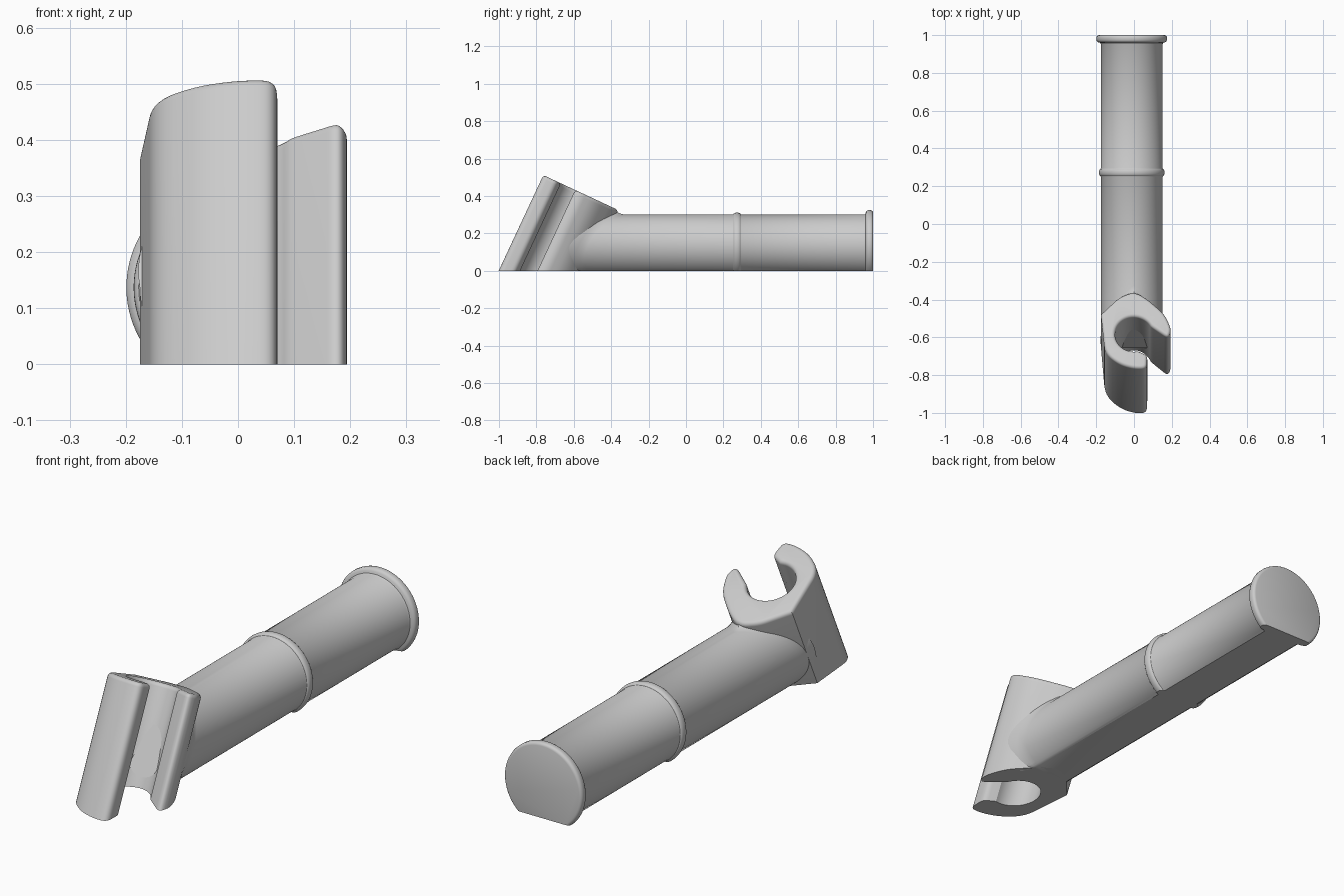
import bpy, bmesh, math
from mathutils import Vector

if "Cube" in bpy.data.objects:
    bpy.data.objects.remove(bpy.data.objects["Cube"])

grey = bpy.data.materials.new("light_grey")
grey.diffuse_color = (0.6, 0.6, 0.6, 1)
grey.use_nodes = True
grey.node_tree.nodes["Principled BSDF"].inputs["Base Color"].default_value = grey.diffuse_color

TILT = math.radians(25)
C, S = math.cos(TILT), math.sin(TILT)


def loft(name, rings):
    """Skin a list of equal closed rings and cap both ends."""
    bm = bmesh.new()
    vs = [[bm.verts.new(p) for p in ring] for ring in rings]
    n = len(vs[0])
    for a, b in zip(vs, vs[1:]):
        for i in range(n):
            j = (i + 1) % n
            bm.faces.new((a[i], a[j], b[j], b[i]))
    bm.faces.new(vs[0][::-1])
    bm.faces.new(vs[-1])
    bmesh.ops.recalc_face_normals(bm, faces=bm.faces)
    me = bpy.data.meshes.new(name)
    bm.to_mesh(me)
    bm.free()
    me.materials.append(grey)
    ob = bpy.data.objects.new(name, me)
    bpy.context.collection.objects.link(ob)
    bpy.ops.object.select_all(action='DESELECT')
    ob.select_set(True)
    bpy.context.view_layer.objects.active = ob
    bpy.ops.object.shade_smooth_by_angle(angle=math.radians(32))
    return ob


def rounded(corners, steps=6):
    """Round each (x, v, setback) corner of a closed outline."""
    out = []
    for i, (x, v, r) in enumerate(corners):
        p = Vector((x, v))
        if r == 0:
            out.append(p)
            continue
        a = Vector(corners[i - 1][:2]) - p
        b = Vector(corners[(i + 1) % len(corners)][:2]) - p
        pa = p + a.normalized() * min(r, a.length * 0.48)
        pb = p + b.normalized() * min(r, b.length * 0.48)
        for k in range(steps + 1):
            t = k / steps
            out.append(pa * (1 - t) ** 2 + p * 2 * t * (1 - t) + pb * t * t)
    return out


def inset(pts, d):
    """Move a counter-clockwise outline inward by d."""
    out = []
    for i, p in enumerate(pts):
        a = (p - pts[i - 1]).normalized()
        b = (pts[(i + 1) % len(pts)] - p).normalized()
        na, nb = Vector((-a.y, a.x)), Vector((-b.y, b.x))
        out.append(p + (na + nb) * (d / max(0.6, 1 + na.dot(nb))))
    return out


# Clip: open C section, extruded along a tilted axis, cut flat at the ground
HOLE_V, HOLE_R = -0.706, 0.1
front = [(-0.175, -0.59, 0), (-0.153, -0.82, 0.05), (-0.08, -0.882, 0.05),
         (0, -0.908, 0.04), (0.068, -0.907, 0.028), (0.071, -0.828, 0.022)]
hole = []
for k in range(37):
    a = math.radians(-78 - k * (254 / 36))
    hole.append((HOLE_R * math.cos(a), HOLE_V + HOLE_R * math.sin(a), 0))
back = [(0.098, -0.668, 0.01), (0.182, -0.73, 0.03), (0.198, -0.68, 0.025),
        (0.165, -0.59, 0.05), (0.07, -0.5, 0.03), (0, -0.455, 0.05),
        (-0.08, -0.492, 0.03)]
section = rounded(front + hole + back)


def tilted(p, t):
    return (p.x, C * p.y + S * t, -S * p.y + C * t)


TOP, FILLET = 0.141, 0.017
clip_rings = [[tilted(p, p.y * S / C) for p in section]]
for k in range(6):
    a = k / 5 * math.pi / 2
    shape = inset(section, FILLET * (1 - math.cos(a)))
    clip_rings.append([tilted(p, TOP - FILLET * (1 - math.sin(a))) for p in shape])
loft("clip", clip_rings)

# Tube: round bar with a flat underside
CX, CZ, R = -0.012, 0.137, 0.163
N = 72


def d_ring(r):
    """Circle of radius r cut flat at the ground, as (x, z, angle)."""
    lo = -math.asin(CZ / r)
    out = []
    for k in range(N + 1):
        a = lo + (math.pi - 2 * lo) * k / N
        out.append((CX + r * math.cos(a), max(0.0, CZ + r * math.sin(a)), a))
    return out


rings = []
# flared start that follows the tilted back of the clip
for dv, dr in ((-0.03, 0.03), (0.0, 0.02), (0.018, 0.01), (0.035, 0.004), (0.055, 0)):
    ring = []
    for (x, z, a) in d_ring(R):
        f = dr if math.cos(a) > 0 else dr * max(0, math.sin(a))
        x += f * math.cos(a)
        z = max(0, z + f * math.sin(a)) if z > 1e-5 else 0
        v = -0.475 - 0.75 * abs(x) + dv
        ring.append((x, (v + S * z) / C, z))
    rings.append(ring)

# straight run, middle bead and end collar as (y, radius)
profile = [(0.25, R)]
for k in range(9):
    a = math.pi * k / 8
    profile.append((0.273 - 0.019 * math.cos(a), R + 0.002 + 0.009 * math.sin(a)))
profile += [(0.296, R), (0.952, R), (0.959, 0.167), (0.962, 0.177), (0.966, 0.183),
            (0.973, 0.187), (0.987, 0.187), (0.994, 0.185), (0.998, 0.181), (1.0, 0.175)]
for y, r in profile:
    rings.append([(x, y, z) for x, z, a in d_ring(r)])
loft("tube_with_collars", rings)
